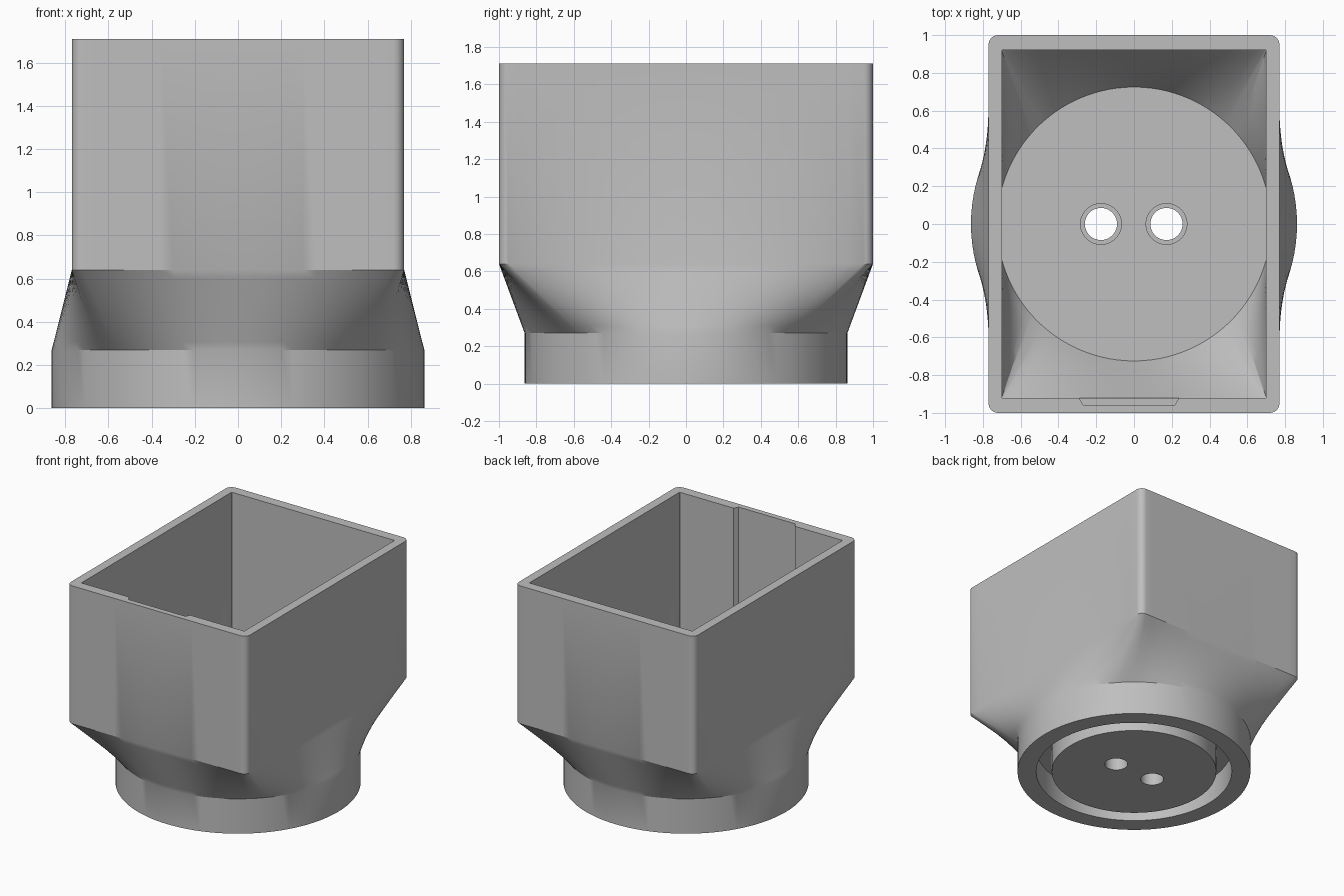
import bpy, bmesh, math
from mathutils import Vector

cube = bpy.data.objects.get("Cube")
if cube:
    bpy.data.objects.remove(cube, do_unlink=True)

grey = bpy.data.materials.new("plain_grey")
grey.use_nodes = True
grey.diffuse_color = (0.52, 0.52, 0.52, 1)
grey.node_tree.nodes["Principled BSDF"].inputs["Base Color"].default_value = grey.diffuse_color

SIDE, CORNER = 24, 6          # segments per straight side and per rounded corner
BASE, SHOULDER, TOP = 0.27, 0.64, 1.71


def circle(radius, z):
    """Round ring: each side spans most of a quadrant, each corner the rest."""
    half, pts = math.radians(41), []
    for q in range(4):
        mid = q * math.pi / 2
        angles = [mid - half + 2 * half * i / SIDE for i in range(SIDE)]
        rest = math.pi / 2 - 2 * half
        angles += [mid + half + rest * i / CORNER for i in range(CORNER)]
        pts += [Vector((radius * math.cos(a), radius * math.sin(a), z)) for a in angles]
    return pts


def rectangle(hx, hy, radius, z):
    """Rounded rectangle ring with points matching the round ring."""
    ix, iy = hx - radius, hy - radius
    centres = [Vector((sx * ix, sy * iy, z)) for sx, sy in ((1, -1), (1, 1), (-1, 1), (-1, -1))]
    pts = []
    for q in range(4):
        mid = q * math.pi / 2
        out = Vector((math.cos(mid), math.sin(mid), 0)) * radius
        a, b = centres[q], centres[(q + 1) % 4]
        pts += [a.lerp(b, i / SIDE) + out for i in range(SIDE)]
        for i in range(CORNER):
            t = mid + math.pi / 2 * i / CORNER
            pts.append(b + Vector((math.cos(t), math.sin(t), 0)) * radius)
    return pts


def loft(a, b, steps=10):
    return [[p.lerp(q, s / steps) for p, q in zip(a, b)] for s in range(steps + 1)]


def skin(name, rings):
    """Solid skinned through the rings and capped at both ends."""
    bm = bmesh.new()
    loops = [[bm.verts.new(p) for p in ring] for ring in rings]
    n = len(loops[0])
    for a, b in zip(loops, loops[1:]):
        for i in range(n):
            j = (i + 1) % n
            bm.faces.new((a[i], a[j], b[j], b[i]))
    bm.faces.new(loops[0])
    bm.faces.new(loops[-1])
    bmesh.ops.recalc_face_normals(bm, faces=bm.faces)
    mesh = bpy.data.meshes.new(name)
    bm.to_mesh(mesh)
    bm.free()
    mesh.materials.append(grey)
    obj = bpy.data.objects.new(name, mesh)
    bpy.context.collection.objects.link(obj)
    return obj


# Adapter body: inside floor, square socket, outer walls, round collar, pipe groove
inner = loft(circle(0.725, BASE), rectangle(0.70, 0.922, 0.004, SHOULDER))
outer = loft(rectangle(0.77, 1.0, 0.05, SHOULDER), circle(0.863, BASE))
body = skin("adapter_body",
            inner
            + [rectangle(0.70, 0.922, 0.004, TOP), rectangle(0.77, 1.0, 0.05, TOP)]
            + outer
            + [circle(0.863, 0), circle(0.725, 0), circle(0.725, 0.2),
               circle(0.61, 0.2), circle(0.61, 0)])


def shifted(ring, x):
    return [p + Vector((x, 0, 0)) for p in ring]


# Cutters: two stepped cable holes and a shallow slot in the front inner wall
cutters = []
for side, x in (("right", -0.175), ("left", 0.172)):
    rings = [circle(0.085, -0.1), circle(0.085, 0.2), circle(0.108, 0.2), circle(0.108, 0.4)]
    cutters.append(skin(side + "_hole_cutter", [shifted(r, x) for r in rings]))

slot = [(-0.29, -0.921), (-0.27, -0.957), (0.217, -0.957), (0.238, -0.921),
        (0.238, -0.88), (-0.29, -0.88)]
cutters.append(skin("slot_cutter", [[Vector((x, y, z)) for x, y in slot]
                                    for z in (SHOULDER + 0.02, TOP + 0.1)]))

bpy.ops.object.select_all(action='DESELECT')
bpy.context.view_layer.objects.active = body
body.select_set(True)
for cutter in cutters:
    cutter.hide_render = True
    mod = body.modifiers.new("cut", 'BOOLEAN')
    mod.operation = 'DIFFERENCE'
    mod.solver = 'EXACT'
    mod.object = cutter
    bpy.ops.object.modifier_apply(modifier=mod.name)
    bpy.data.objects.remove(cutter, do_unlink=True)

bpy.ops.object.shade_smooth_by_angle(angle=math.radians(25))
